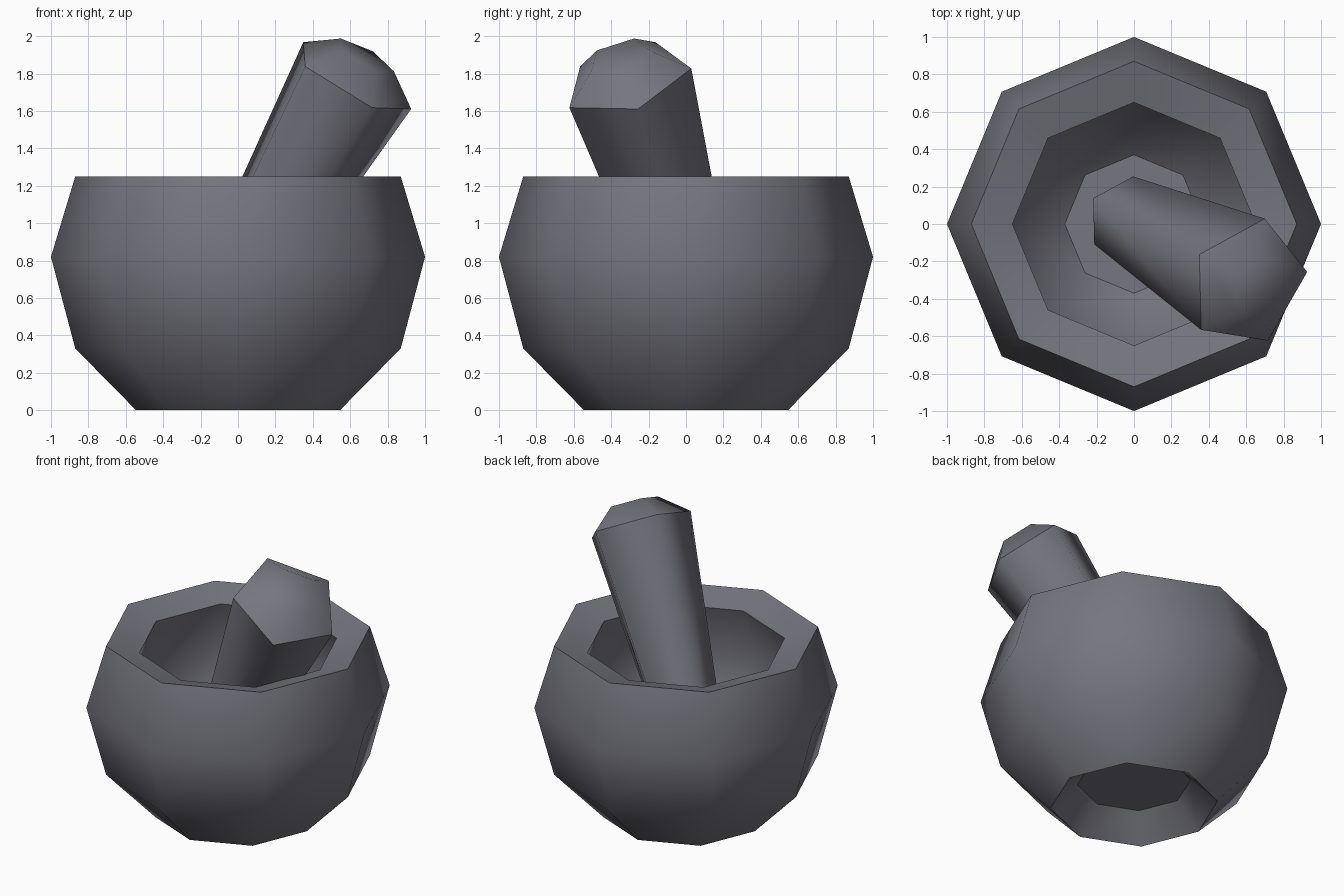
import bpy, bmesh, math
from mathutils import Vector

if "Cube" in bpy.data.objects:
    bpy.data.objects.remove(bpy.data.objects["Cube"])

stone = bpy.data.materials.new("grey_stone")
stone.diffuse_color = (0.18, 0.18, 0.215, 1)
stone.use_nodes = True
stone.node_tree.nodes["Principled BSDF"].inputs["Base Color"].default_value = stone.diffuse_color


def loft(name, rings, sharp):
    """Join rings of points, cap both ends, smooth all but the sharp rings."""
    bm = bmesh.new()
    rows = [[bm.verts.new(p) for p in ring] for ring in rings]
    n = len(rows[0])
    for a, b in zip(rows, rows[1:]):
        for i in range(n):
            j = (i + 1) % n
            bm.faces.new((a[i], a[j], b[j], b[i]))
    bm.faces.new(rows[0][::-1])
    bm.faces.new(rows[-1])
    bmesh.ops.recalc_face_normals(bm, faces=bm.faces)
    for f in bm.faces:
        f.smooth = True
    for k in sharp:
        for i in range(n):
            bm.edges.get((rows[k][i], rows[k][(i + 1) % n])).smooth = False
    mesh = bpy.data.meshes.new(name)
    bm.to_mesh(mesh)
    bm.free()
    mesh.materials.append(stone)
    obj = bpy.data.objects.new(name, mesh)
    bpy.context.collection.objects.link(obj)
    return obj


# Eight-sided bowl: recessed foot, outer wall, inward-sloping rim,
# inner wall parallel to the outer one, thin floor
profile = [(0.37, 0.168), (0.545, 0.0), (0.87, 0.33), (1.0, 0.82), (0.87, 1.25),
           (0.65, 1.185), (0.77, 0.82), (0.667, 0.445), (0.37, 0.174)]
bowl_rings = [[(r * math.cos(math.pi * i / 4), r * math.sin(math.pi * i / 4), z)
               for i in range(8)] for r, z in profile]
loft("mortar_bowl", bowl_rings, (0, 1, 4, 5, 8))

# Five-sided tapered pestle with a bevelled cap at each end
axis = Vector((0.478, -0.257, 0.84)).normalized()
head = Vector((0.61, -0.316, 1.772))
side = Vector((0.09, 0.344, 0.056))
u = (side - axis * side.dot(axis)).normalized()
v = axis.cross(u)
pestle_rings = []
for r, t in [(0.108, -1.487), (0.22, -1.40), (0.36, 0.0), (0.177, 0.142)]:
    pestle_rings.append([head + axis * t + r * (u * math.cos(math.tau * i / 5)
                         + v * math.sin(math.tau * i / 5)) for i in range(5)])
loft("pestle", pestle_rings, (1, 2))
